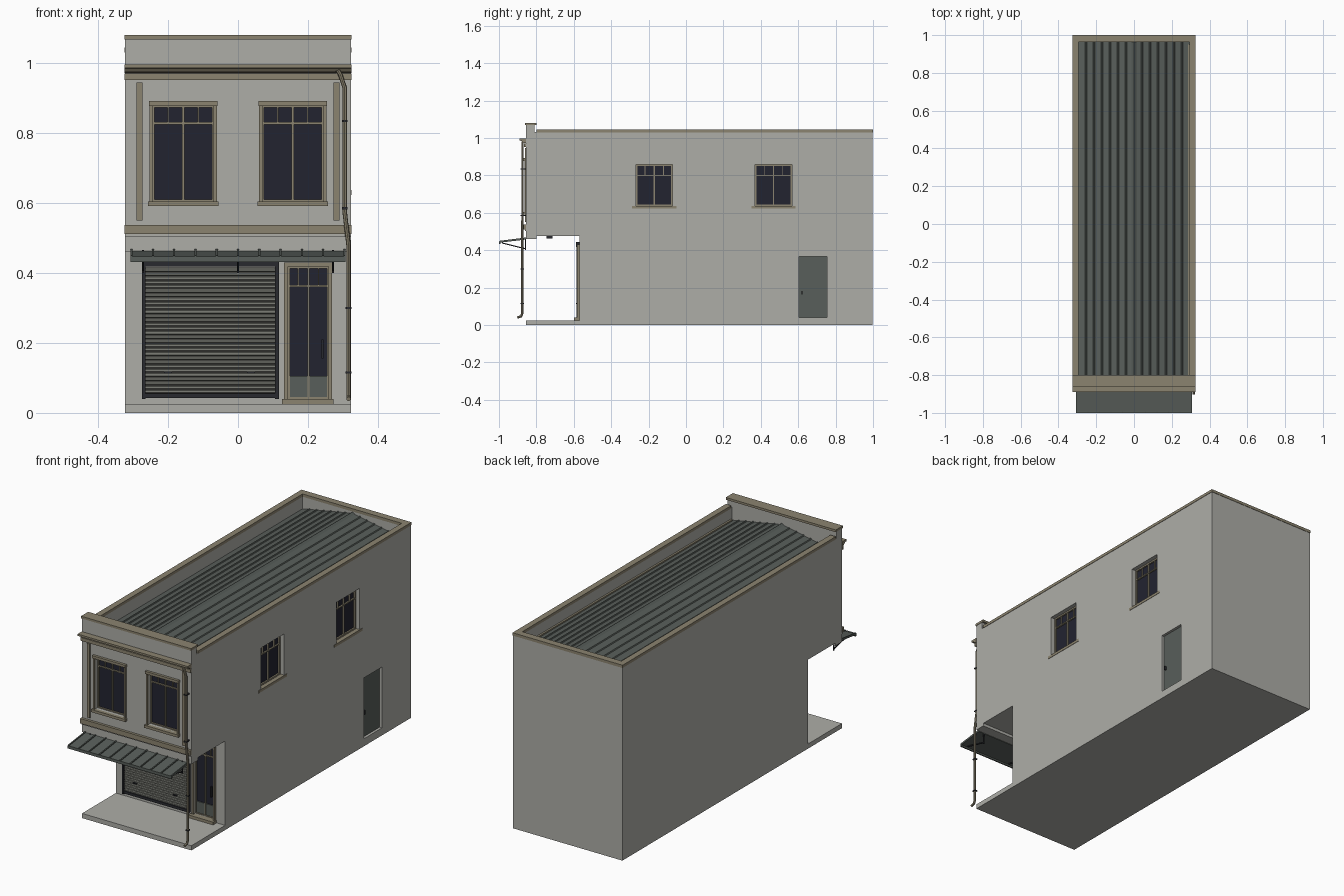
import bpy, bmesh, math
from mathutils import Vector

if "Cube" in bpy.data.objects:
    bpy.data.objects.remove(bpy.data.objects["Cube"])


def mat(name, r, g, b):
    m = bpy.data.materials.new(name)
    m.diffuse_color = (r, g, b, 1)
    m.use_nodes = True
    m.node_tree.nodes["Principled BSDF"].inputs["Base Color"].default_value = m.diffuse_color
    return m


WALL = mat("light grey render", .42, .42, .39)
TRIM = mat("beige trim", .26, .23, .16)
ROOF = mat("green grey metal", .098, .113, .103)
GLASS = mat("dark glass", .016, .017, .030)
DARK = mat("dark metal", .022, .023, .028)
SHUT = mat("shutter grey", .20, .205, .18)
F, S = -.855, .323        # front wall plane, side wall plane
SHOP = -.57               # recessed shop wall plane


def finish(name, bm, m):
    bmesh.ops.recalc_face_normals(bm, faces=bm.faces)
    me = bpy.data.meshes.new(name)
    bm.to_mesh(me)
    bm.free()
    o = bpy.data.objects.new(name, me)
    bpy.context.collection.objects.link(o)
    if m:
        me.materials.append(m)
    return o


def boxes(name, items, m):
    """Each item is x0, x1, y0, y1, z0, z1."""
    bm = bmesh.new()
    for b in items:
        vs = bmesh.ops.create_cube(bm, size=1)["verts"]
        for v in vs:
            v.co = Vector([(b[2*i] + b[2*i+1]) / 2 + v.co[i] * abs(b[2*i+1] - b[2*i]) for i in range(3)])
    return finish(name, bm, m)


def extrude(name, pts, axis, a, b, m):
    """Closed profile extruded along x (pts are y,z) or y (pts are x,z)."""
    def place(p, t):
        return (t, p[0], p[1]) if axis == "x" else (p[0], t, p[1])
    bm = bmesh.new()
    f = bm.faces.new([bm.verts.new(place(p, a)) for p in pts])
    g = bmesh.ops.extrude_face_region(bm, geom=[f])["geom"]
    d = Vector(place((0, 0), b - a))
    bmesh.ops.translate(bm, vec=d, verts=[v for v in g if isinstance(v, bmesh.types.BMVert)])
    return finish(name, bm, m)


def on_front(u0, u1, d0, d1, v0, v1, plane=F):
    return (u0, u1, plane - d0, plane - d1, v0, v1)


def on_shop(u0, u1, d0, d1, v0, v1):
    return on_front(u0, u1, d0, d1, v0, v1, SHOP)


def on_side(u0, u1, d0, d1, v0, v1):
    return (S + d0, S + d1, u0, u1, v0, v1)


def glazing(name, place, u0, u1, v0, v1, transom, back, fw=.008):
    """Glass pane with frame, centre mullion, transom and small top bars."""
    boxes(name + "_glass", [place(u0, u1, back, back + .004, v0, v1)], GLASS)
    w, c, d = u1 - u0, (u0 + u1) / 2, back + .012
    bars = [(u0, u0 + fw, v0, v1), (u1 - fw, u1, v0, v1), (u0, u1, v1 - fw, v1), (u0, u1, v0, v0 + fw),
            (c - .003, c + .003, v0, v1), (u0, u1, transom - .003, transom + .003)]
    bars += [(u0 + w * k - .002, u0 + w * k + .002, transom, v1) for k in (.25, .75)]
    boxes(name + "_frame", [place(a, b, back, d, e, f) for a, b, e, f in bars], TRIM)


# main body: side profile with the open shop recess, front and back parapets
body = extrude("building_body", [(F, 0), (F, .025), (SHOP, .025), (SHOP, .475), (-.80, .475), (-.80, .46),
               (F, .46), (F, 1.07), (-.81, 1.07), (-.81, .94), (.968, .94), (.968, 1.032), (.998, 1.032),
               (.998, 0)], "x", -S, S, WALL)
front_wins = [(-.243, -.070), (.070, .243)]
side_wins = [(-.268, -.071), (.369, .566)]
cuts = [on_front(a, b, -.03, .05, .605, .878) for a, b in front_wins]
cuts += [on_side(a, b, -.035, .05, .636, .857) for a, b in side_wins]
cuts += [on_side(.604, .754, -.022, .05, .04, .365)]
cuts += [on_shop(.143, .259, -.02, .05, .04, .418)]
cutter = boxes("opening_cutter", cuts, None)
cutter.hide_render = True
mod = body.modifiers.new("openings", "BOOLEAN")
mod.object, mod.operation, mod.solver = cutter, "DIFFERENCE", "EXACT"
bpy.context.view_layer.objects.active = body
bpy.ops.object.modifier_apply(modifier=mod.name)
bpy.data.objects.remove(cutter)

# side parapets and capping
boxes("side_parapets", [(s * .296, s * S, -.81, .968, .94, 1.032) for s in (-1, 1)], WALL)
caps = [(s * .293, s * .325, -.80, 1, 1.03, 1.045) for s in (-1, 1)]
caps += [(-.293, .293, .963, 1, 1.03, 1.045), (-.325, .325, -.86, -.80, 1.068, 1.08)]
boxes("parapet_capping", caps, TRIM)

# shallow gabled metal roof with ribs, ridge cap and edge flashing
n, top = 7, []
for i in range(-n, n + 1):
    def z(x): return 1.018 - abs(x) / .296 * .055
    x = i * .296 / n
    if abs(i) == n:
        top.append((x, z(x)))
    else:
        top += [(x - .006, z(x - .006)), (x - .003, z(x) + .004), (x + .003, z(x) + .004), (x + .006, z(x + .006))]
extrude("metal_roof", top + [(.296, .93), (-.296, .93)], "y", -.811, .969, ROOF)
extrude("roof_ridge_cap", [(-.012, 1.017), (0, 1.026), (.012, 1.017)], "y", -.81, .968, ROOF)
boxes("roof_edge_flashing", [(.286, .297, -.80, .95, .95, .972)], TRIM)

# front mouldings: cornice, bands, vertical strips
extrude("front_cornice", [(F, .972), (F - .015, .975), (F - .022, .984), (F - .035, .986), (F - .035, .996),
                          (F, .996)], "x", -.325, .325, TRIM)
boxes("cornice_band", [on_front(-.325, .325, 0, .012, .952, .970)], TRIM)
boxes("middle_band", [on_front(-.325, .325, 0, .014, .511, .537)], TRIM)
boxes("middle_band_base", [on_front(-S, S, 0, .006, .503, .511)], WALL)
boxes("vertical_strips", [on_front(s * .273, s * .290, 0, .007, .55, .945) for s in (-1, 1)], TRIM)

# upper front windows with surround
for i, (a, b) in enumerate(front_wins):
    glazing(f"front_window_{i}", on_front, a, b, .605, .878, .828, -.028, .005)
    boxes(f"front_window_surround_{i}", [
        on_front(a - .010, a, 0, .008, .60, .88), on_front(b, b + .010, 0, .008, .60, .88),
        on_front(a - .012, b + .012, 0, .014, .878, .892), on_front(a - .014, b + .014, -.02, .018, .591, .605)], TRIM)

# side windows and side door
for i, (a, b) in enumerate(side_wins):
    glazing(f"side_window_{i}", on_side, a, b, .636, .857, .80, -.034)
    boxes(f"side_window_sill_{i}", [on_side(a - .02, b + .02, -.02, .002, .623, .637)], TRIM)
boxes("side_door", [on_side(.604, .754, -.022, -.014, .04, .365)], ROOF)
boxes("side_door_handle", [on_side(.617, .622, -.014, -.004, .162, .182)], DARK)

# roller shutter: stepped slats in dark guides
pitch, count, prof = .012, 30, []
for i in range(count):
    z0 = .055 + i * pitch
    prof += [(SHOP - .004, z0), (SHOP - .009, z0 + .003), (SHOP - .009, z0 + .009)]
prof += [(SHOP - .004, .055 + count * pitch), (SHOP, .055 + count * pitch), (SHOP, .055)]
extrude("roller_shutter", prof, "x", -.266, .107, SHUT)
boxes("shutter_guides", [on_shop(-.275, -.265, 0, .016, .04, .43), on_shop(.106, .117, 0, .016, .04, .43),
                         on_shop(-.265, .106, 0, .012, .042, .056), on_shop(-.275, .117, 0, .018, .418, .445)], DARK)
boxes("shutter_handles", [on_shop(x - .011, x + .011, .008, .018, .112, .118) for x in (-.20, .037)], DARK)

# shop door
glazing("shop_door", on_shop, .143, .259, .04, .418, .363, -.018, .005)
boxes("shop_door_panel", [on_shop(.148, .254, -.015, -.009, .045, .105)], ROOF)
boxes("shop_door_handle", [on_shop(.239, .244, -.006, .006, .155, .21)], DARK)
boxes("shop_door_surround", [on_shop(.132, .143, 0, .012, .038, .43), on_shop(.259, .269, 0, .012, .038, .43),
                             on_shop(.132, .269, 0, .012, .418, .43), on_shop(.126, .273, -.01, .03, .025, .04)], TRIM)

# ceiling lamp in the recess
boxes("ceiling_lamp", [(-.015, .015, -.745, -.715, .462, .476)], DARK)

# awning: sloping sheet, ribs, front fascia and brackets
extrude("awning_sheet", [(F, .463), (-.998, .445), (-.998, .440), (F, .457)], "x", -.307, .307, ROOF)
for i in range(11):
    x = -.304 + i * .0608
    extrude(f"awning_rib_{i}", [(F, .468), (-.998, .450), (-.998, .444), (F, .462)], "x", x - .003, x + .003, ROOF)
boxes("awning_fascia", [(-.307, .307, -1, -.993, .432, .447)], ROOF)
for i, x in enumerate((-.272, 0, .272)):
    extrude(f"awning_strut_{i}", [(F, .410), (F, .404), (-.985, .436), (-.985, .442)], "x", x - .003, x + .003, DARK)
    boxes(f"awning_hanger_{i}", [(x - .003, x + .003, F - .006, F, .400, .465)], DARK)

# downpipe with brackets
cu = bpy.data.curves.new("downpipe", "CURVE")
cu.dimensions = "3D"
cu.bevel_depth, cu.bevel_resolution, cu.use_fill_caps = .0065, 2, True
path = [(.285, -.874, .980), (.292, -.874, .968), (.305, -.874, .930), (.305, -.874, .575), (.316, -.876, .480),
        (.316, -.876, .060), (.316, -.882, .046), (.316, -.902, .040)]
sp = cu.splines.new("POLY")
sp.points.add(len(path) - 1)
for p, c in zip(sp.points, path):
    p.co = (*c, 1)
cu.materials.append(TRIM)
pipe = bpy.data.objects.new("downpipe", cu)
bpy.context.collection.objects.link(pipe)
bpy.ops.object.select_all(action="DESELECT")
pipe.select_set(True)
bpy.context.view_layer.objects.active = pipe
bpy.ops.object.convert(target="MESH")
bpy.ops.object.shade_smooth_by_angle(angle=math.radians(40))
boxes("downpipe_brackets", [(x - .008, x + .008, -.884, F if z > .46 else -.866, z - .003, z + .003)
                            for x, z in ((.305, .835), (.305, .585), (.316, .30), (.316, .115))], DARK)
